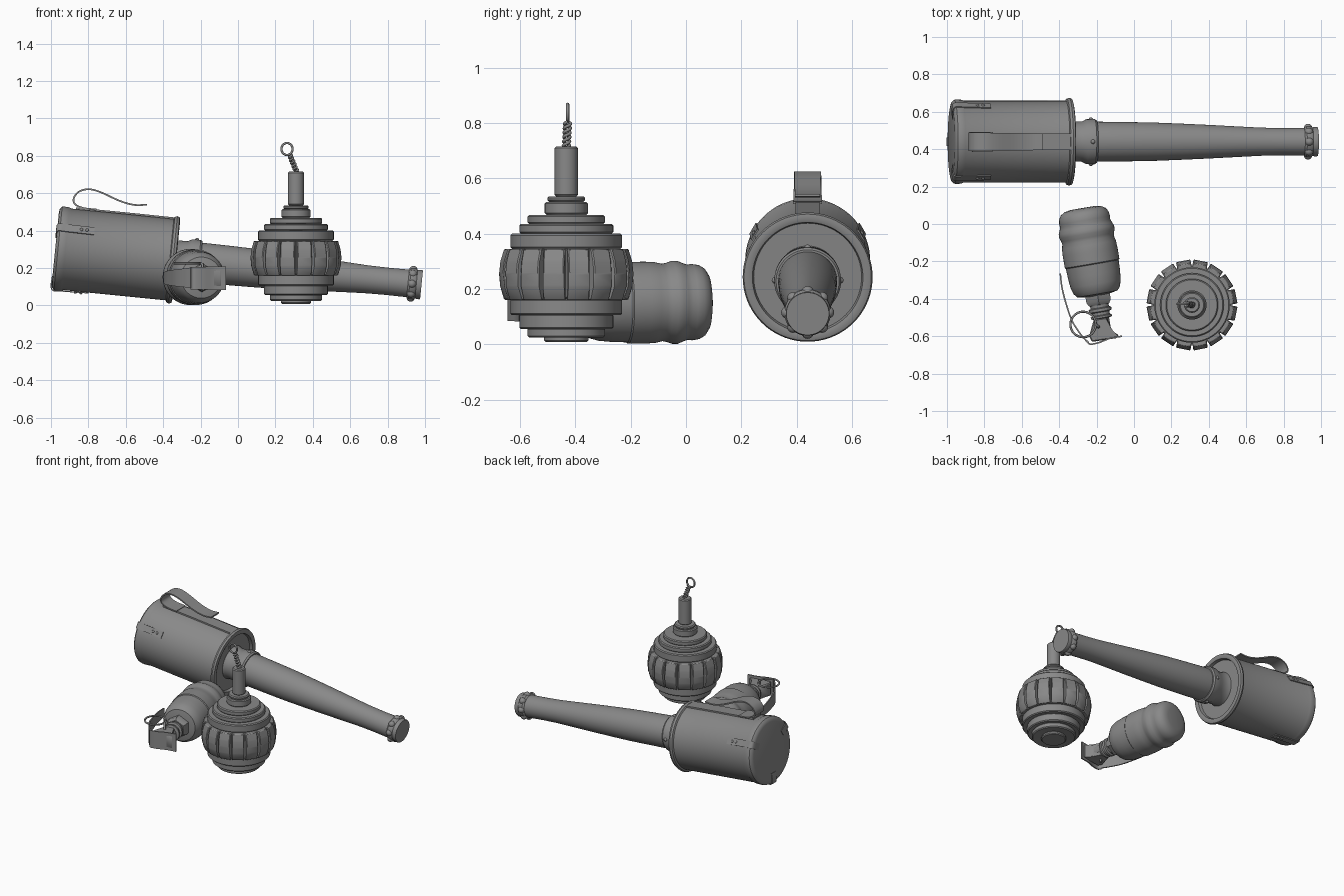
import bpy, bmesh, math
from mathutils import Matrix, Vector

if "Cube" in bpy.data.objects:
    bpy.data.objects.remove(bpy.data.objects["Cube"], do_unlink=True)

TAU = math.tau
GREY = (0.25, 0.25, 0.25, 1)
metal = bpy.data.materials.new("grey metal")
metal.use_nodes = True
metal.diffuse_color = GREY
metal.node_tree.nodes["Principled BSDF"].inputs["Base Color"].default_value = GREY


def frame(origin, axis, up):
    """Matrix whose local z follows axis and local x points roughly up."""
    z = Vector(axis).normalized()
    y = z.cross(Vector(up)).normalized()
    x = y.cross(z)
    return Matrix.Translation(origin) @ Matrix((x, y, z)).transposed().to_4x4()


def finish(name, bm, matrix, angle=35):
    bmesh.ops.recalc_face_normals(bm, faces=bm.faces)
    mesh = bpy.data.meshes.new(name)
    bm.to_mesh(mesh)
    bm.free()
    mesh.materials.append(metal)
    obj = bpy.data.objects.new(name, mesh)
    bpy.context.collection.objects.link(obj)
    obj.matrix_world = matrix
    bpy.ops.object.select_all(action='DESELECT')
    obj.select_set(True)
    bpy.context.view_layer.objects.active = obj
    bpy.ops.object.shade_smooth_by_angle(angle=math.radians(angle))
    return obj


def lathe(name, profile, matrix, sides=64):
    """Solid of revolution from (radius, height) points."""
    bm = bmesh.new()
    rings = [[bm.verts.new((r * math.cos(TAU * i / sides), r * math.sin(TAU * i / sides), h))
              for i in range(sides)] for r, h in profile]
    for a, b in zip(rings, rings[1:]):
        for i in range(sides):
            j = (i + 1) % sides
            bm.faces.new((a[i], a[j], b[j], b[i]))
    bm.faces.new(rings[0])
    bm.faces.new(rings[-1])
    return finish(name, bm, matrix)


def prism(name, outline, width, matrix, bevel=0):
    """Outline in local xy, extruded evenly along local z."""
    bm = bmesh.new()
    lo, hi = [[bm.verts.new((x, y, s * width / 2)) for x, y in outline] for s in (-1, 1)]
    for i in range(len(lo)):
        j = (i + 1) % len(lo)
        bm.faces.new((lo[i], lo[j], hi[j], hi[i]))
    bm.faces.new(lo)
    bm.faces.new(hi)
    if bevel:
        bmesh.ops.bevel(bm, geom=bm.edges[:], offset=bevel, segments=1, affect='EDGES')
    return finish(name, bm, matrix)


def smooth_path(points, steps=6):
    """Catmull-Rom samples through the points."""
    p = [Vector(q) for q in points]
    p = [2 * p[0] - p[1]] + p + [2 * p[-1] - p[-2]]
    out = []
    for a, b, c, d in zip(p, p[1:], p[2:], p[3:]):
        for k in range(steps):
            t = k / steps
            out.append(0.5 * (2 * b + (c - a) * t + (2 * a - 5 * b + 4 * c - d) * t ** 2
                              + (3 * b - a - 3 * c + d) * t ** 3))
    return out + [p[-2]]


def strip(name, points, widths, matrix, thick=0.008):
    """Bent sheet metal: path in local xy, width along z eased from first to last."""
    path = smooth_path(points)
    bm = bmesh.new()
    rows = []
    for i, p in enumerate(path):
        t = path[min(i + 1, len(path) - 1)] - path[max(i - 1, 0)]
        n = Vector((-t.y, t.x)).normalized() * thick / 2
        w = widths[0] + (widths[1] - widths[0]) * i / (len(path) - 1)
        rows.append([bm.verts.new((*(p + n * a), b * w / 2))
                     for a, b in ((-1, -1), (1, -1), (1, 1), (-1, 1))])
    for a, b in zip(rows, rows[1:]):
        for i in range(4):
            j = (i + 1) % 4
            bm.faces.new((a[i], a[j], b[j], b[i]))
    bm.faces.new(rows[0])
    bm.faces.new(rows[-1])
    return finish(name, bm, matrix)


def wire(name, points, radius, closed=False):
    curve = bpy.data.curves.new(name, 'CURVE')
    curve.dimensions = '3D'
    curve.bevel_depth = radius
    curve.bevel_resolution = 2
    curve.use_fill_caps = True
    spline = curve.splines.new('POLY')
    spline.points.add(len(points) - 1)
    for sp, p in zip(spline.points, points):
        sp.co = (*p, 1)
    spline.use_cyclic_u = closed
    curve.materials.append(metal)
    obj = bpy.data.objects.new(name, curve)
    bpy.context.collection.objects.link(obj)


def ball(name, radius, matrix):
    bm = bmesh.new()
    bmesh.ops.create_uvsphere(bm, u_segments=16, v_segments=10, radius=radius)
    return finish(name, bm, matrix, 60)


def spin(angle):
    return Matrix.Rotation(angle, 4, 'Z')


def move(*v):
    return Matrix.Translation(v)


# --- Stick grenade, lying along x ---
stick = frame((-0.977, 0.44, 0.306), (0.995, 0, -0.0995), (0, 0, 1))
lathe("stick_head", [(0.195, 0), (0.213, 0.004), (0.224, 0.015), (0.226, 0.03), (0.224, 0.055),
                     (0.219, 0.065), (0.219, 0.615), (0.23, 0.62), (0.235, 0.633), (0.23, 0.646),
                     (0.215, 0.65), (0.2, 0.645), (0.195, 0.625), (0.1, 0.625)], stick, 72)
lathe("handle_collar", [(0.1, 0.62), (0.113, 0.63), (0.107, 0.65), (0.107, 0.7), (0.12, 0.725),
                        (0.121, 0.77), (0.114, 0.78), (0.1, 0.78)], stick)
lathe("handle", [(0.1, 0.64), (0.107, 0.79), (0.105, 0.95), (0.102, 1.1), (0.096, 1.25), (0.089, 1.4),
                 (0.081, 1.55), (0.075, 1.67), (0.073, 1.78), (0.074, 1.9)], stick)
lathe("handle_cap", [(0.074, 1.895), (0.084, 1.905), (0.084, 1.93), (0.077, 1.94), (0.079, 1.963),
                     (0.077, 1.968)], stick)
for i in range(8):
    ball("cap_grip", 0.022, stick @ spin(TAU * i / 8) @ move(0.074, 0, 1.917))
for i in range(4):
    ball("collar_rivet", 0.012, stick @ spin(TAU * i / 4) @ move(0.118, 0, 0.75))

# Belt clip: flat base and a bent-over hook
side_on = Matrix(((0, 1, 0, 0), (0, 0, 1, 0), (1, 0, 0, 0), (0, 0, 0, 1)))
strip("clip_base", [(0.09, 0.222), (0.35, 0.223), (0.62, 0.222)], (0.088, 0.088), stick @ side_on, 0.01)
strip("clip_hook", [(0.2, 0.227), (0.13, 0.228), (0.082, 0.244), (0.072, 0.275), (0.095, 0.312),
                    (0.145, 0.331), (0.21, 0.322), (0.32, 0.285), (0.4, 0.272), (0.464, 0.28)],
      (0.105, 0.09), stick @ side_on, 0.009)

# Three locking tabs folded over the end of the head
for a in (60, 180, 300):
    tab = stick @ spin(math.radians(a))
    strip("lock_tab", [(0.0, 0.15), (-0.002, 0.2), (0.01, 0.226), (0.06, 0.225), (0.2, 0.221)],
          (0.045, 0.045), tab @ side_on, 0.006)
    for h in (0.13, 0.16):
        ball("tab_rivet", 0.009, tab @ move(0.223, 0, h))

# --- Ribbed round grenade, standing ---
egg = move(0.31, -0.433, 0)
steps = [(0.08, 0.008, 0.03), (0.14, 0.024, 0.06), (0.17, 0.055, 0.11), (0.202, 0.105, 0.165),
         (0.212, 0.165, 0.345), (0.202, 0.345, 0.4), (0.17, 0.4, 0.435), (0.14, 0.435, 0.468),
         (0.078, 0.468, 0.515), (0.068, 0.515, 0.535), (0.042, 0.535, 0.715)]
profile = []
for r, z0, z1 in steps:
    b = 0.006
    profile += [(r - b, z0), (r, z0 + b), (r, z1 - b), (r - b, z1)]
lathe("ribbed_body", profile, egg)
rib = [(0.19, 0.16), (0.222, 0.16), (0.236, 0.21), (0.241, 0.255), (0.236, 0.3), (0.222, 0.345), (0.19, 0.345)]
upright = Matrix.Rotation(math.pi / 2, 4, 'X')
for i in range(16):
    prism("rib", rib, 0.078, egg @ spin(TAU * (i + 0.5) / 16) @ upright, 0.004)

# Twisted pull wire ending in a loop
low, high = Vector((0.315, -0.433, 0.71)), Vector((0.277, -0.428, 0.805))
for k in (0, 0.5):
    wire("twisted_wire", [low.lerp(high, i / 60) + 0.011 * Vector((
        math.cos(TAU * (3 * i / 60 + k)), math.sin(TAU * (3 * i / 60 + k)), 0)) for i in range(61)], 0.006)
wire("pull_loop", [(0.262 + 0.03 * math.cos(TAU * i / 32), -0.428, 0.836 + 0.032 * math.sin(TAU * i / 32))
                   for i in range(32)], 0.006, True)

# --- Smooth grenade, lying along y ---
canister = frame((-0.275, 0.085, 0.153), (0.17, -0.985, -0.01), (0, 0, 1))
lathe("canister_body", [(0.07, 0), (0.1, 0.006), (0.122, 0.02), (0.134, 0.04), (0.138, 0.065),
                        (0.136, 0.082), (0.142, 0.1), (0.15, 0.118), (0.15, 0.138), (0.143, 0.158),
                        (0.14, 0.175), (0.146, 0.2), (0.148, 0.235), (0.148, 0.3), (0.143, 0.305),
                        (0.141, 0.36), (0.136, 0.41), (0.126, 0.445), (0.11, 0.465), (0.06, 0.475)], canister)
lathe("hex_nut", [(0.062, 0.455), (0.076, 0.47), (0.076, 0.505), (0.062, 0.525)], canister, 6)
lathe("threaded_neck", [(0.05, 0.52), (0.05, 0.54), (0.061, 0.545), (0.061, 0.56), (0.048, 0.565),
                        (0.048, 0.58), (0.057, 0.585), (0.057, 0.595), (0.04, 0.6), (0.04, 0.65)], canister)
prism("fuze_block", [(-0.215, -0.51), (-0.145, -0.5), (-0.125, -0.565), (-0.08, -0.595),
                     (-0.09, -0.61), (-0.225, -0.63), (-0.24, -0.6)], 0.09, move(0, 0, 0.145), 0.006)

# Safety lever wraps over the fuze and runs back beside the body
strip("lever_head", [(-0.065, -0.6), (-0.13, -0.612), (-0.19, -0.635), (-0.235, -0.642), (-0.25, -0.625)],
      (0.125, 0.12), move(0, 0, 0.145))
strip("lever_arm", [(-0.25, -0.63), (-0.285, -0.59), (-0.33, -0.52), (-0.362, -0.43), (-0.385, -0.34),
                    (-0.394, -0.265)], (0.11, 0.06), move(0, 0, 0.147))

# Safety ring and its pin
wire("safety_ring", [(-0.272 + 0.068 * math.cos(TAU * i / 40), -0.537 + 0.068 * math.sin(TAU * i / 40), 0.225)
                     for i in range(40)], 0.006, True)
wire("safety_pin", [(-0.204, -0.537, 0.225), (-0.19, -0.55, 0.22), (-0.185, -0.555, 0.08)], 0.008)
